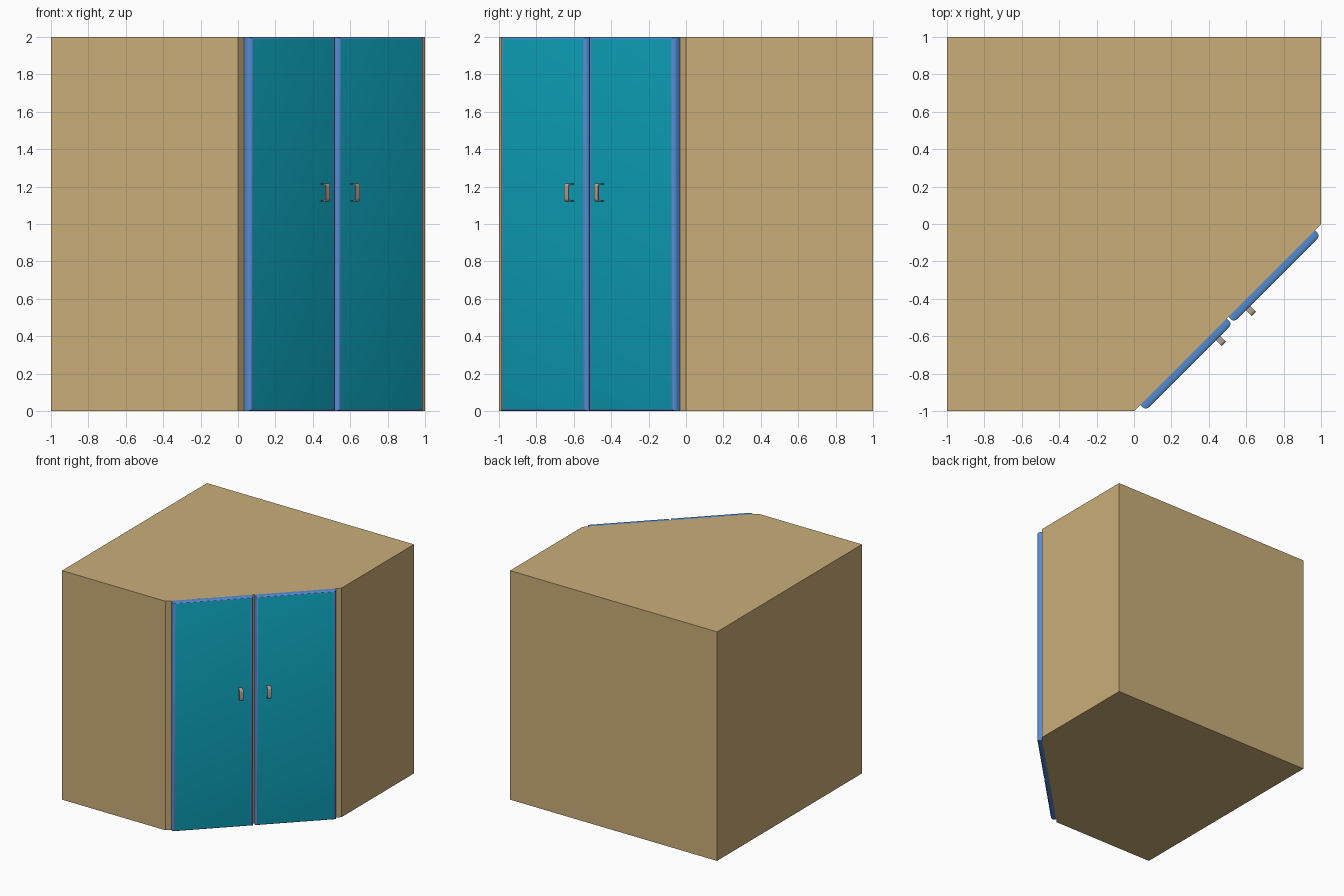
import bpy, bmesh, math
from mathutils import Vector

if "Cube" in bpy.data.objects:
    bpy.data.objects.remove(bpy.data.objects["Cube"])

R = math.sqrt(0.5)


def srgb(r, g, b):
    f = lambda c: c / 12.92 if c <= 0.04045 else ((c + 0.055) / 1.055) ** 2.4
    return (f(r / 255), f(g / 255), f(b / 255), 1)


def material(name, rgb):
    m = bpy.data.materials.new(name)
    m.diffuse_color = srgb(*rgb)
    m.use_nodes = True
    m.node_tree.nodes["Principled BSDF"].inputs["Base Color"].default_value = m.diffuse_color
    return m


WOOD = material("tan_wood", (202, 174, 121))
BLUE = material("blue_edge", (85, 140, 210))
TEAL = material("teal_panel", (14, 165, 190))
METAL = material("warm_grey_metal", (182, 166, 156))


def diag(s, d, z):
    """Point on the diagonal front: s along it, d outward from it."""
    return Vector((0.5 + (s + d) * R, -0.5 + (s - d) * R, z))


def finish(bm, name, mats, smooth=True):
    bmesh.ops.recalc_face_normals(bm, faces=bm.faces)
    me = bpy.data.meshes.new(name)
    bm.to_mesh(me)
    bm.free()
    ob = bpy.data.objects.new(name, me)
    bpy.context.collection.objects.link(ob)
    for m in mats:
        me.materials.append(m)
    if smooth:
        bpy.ops.object.select_all(action='DESELECT')
        ob.select_set(True)
        bpy.context.view_layer.objects.active = ob
        bpy.ops.object.shade_smooth_by_angle(angle=math.radians(40))
    return ob


def loft(bm, rings):
    """Join equal rings of points, cap both ends, return the last cap."""
    vs = [[bm.verts.new(p) for p in ring] for ring in rings]
    n = len(vs[0])
    for a, b in zip(vs, vs[1:]):
        for i in range(n):
            j = (i + 1) % n
            bm.faces.new((a[i], a[j], b[j], b[i]))
    bm.faces.new(vs[0][::-1])
    return bm.faces.new(vs[-1])


# Cabinet body: corner unit with a cut-off front corner
plan = [(-1, -1), (0, -1), (1, 0), (1, 1), (-1, 1)]
bm = bmesh.new()
loft(bm, [[Vector((x, y, z)) for x, y in plan] for z in (0, 2)])
finish(bm, "cabinet_body", [WOOD], smooth=False)


# Door: slab with rounded blue border and flat teal front
def door(name, side):
    bm = bmesh.new()
    levels = [(0.0, 0.0, 0.0)]
    for k in range(7):
        a = k / 6 * math.pi / 2
        levels.append((0.018 + 0.024 * math.sin(a),
                       0.024 * (1 - math.cos(a)), 0.011 * (1 - math.cos(a))))
    rings = []
    for d, i, j in levels:
        s0, s1, z0, z1 = 0.006 + i, 0.66 - i, j, 2 - j
        rings.append([diag(side * s, d, z)
                      for s, z in ((s0, z0), (s1, z0), (s1, z1), (s0, z1))])
    loft(bm, rings).material_index = 1
    finish(bm, name, [BLUE, TEAL])


# Handle: flat strap bent into a U with rounded corners
def handle(name, side):
    zc, h, depth, t, r = 1.168, 0.049, 0.086, 0.007, 0.016

    def strap(off):
        pts = [(0.038, zc - h + off)]
        for sgn in (-1, 1):
            for k in range(6):
                a = k / 5 * math.pi / 2
                if sgn > 0:
                    a = math.pi / 2 - a
                pts.append((depth - r + (r - off) * math.sin(a),
                            zc + sgn * (h - r + (r - off) * math.cos(a))))
        pts.append((0.038, zc + h - off))
        return pts

    outer, inner = strap(0), strap(t)
    rings = [[diag(side * s, d, z)
              for s, (d, z) in ((0.097, o), (0.129, o), (0.129, i), (0.097, i))]
             for o, i in zip(outer, inner)]
    bm = bmesh.new()
    loft(bm, rings)
    finish(bm, name, [METAL])


for label, side in (("left", -1), ("right", 1)):
    door(label + "_door", side)
    handle(label + "_handle", side)
